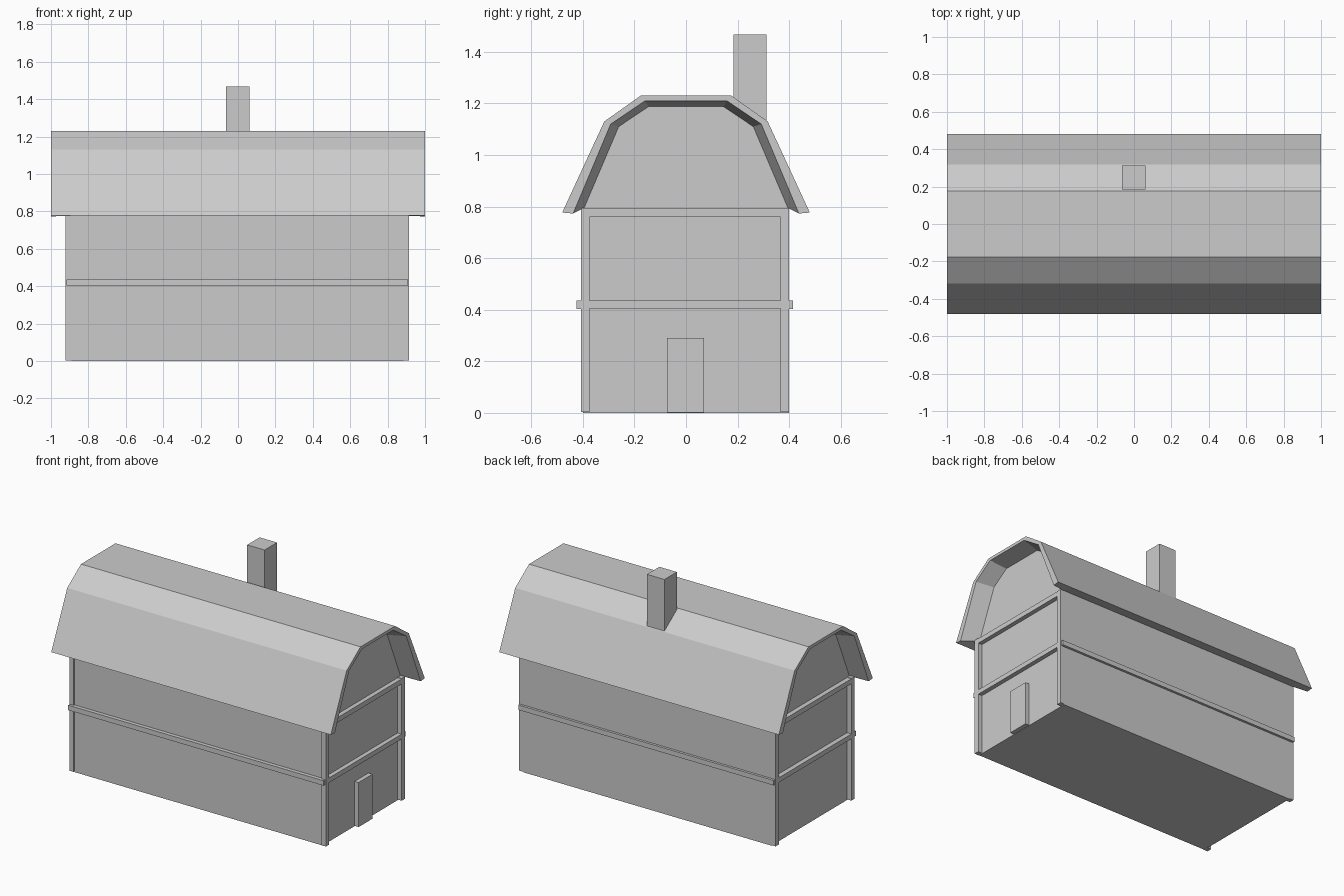
import bpy
import bmesh

cube = bpy.data.objects.get("Cube")
if cube:
    bpy.data.objects.remove(cube, do_unlink=True)

grey = bpy.data.materials.new("plain grey")
grey.use_nodes = True
grey.diffuse_color = (0.6, 0.6, 0.6, 1)
grey.node_tree.nodes["Principled BSDF"].inputs["Base Color"].default_value = (0.6, 0.6, 0.6, 1)


def loft(name, sections):
    """Join matching closed cross-sections, each (x, [(y, z), ...]); returns the open-ended mesh."""
    bm = bmesh.new()
    rings = [[bm.verts.new((x, y, z)) for y, z in pts] for x, pts in sections]
    n = len(rings[0])
    for a, b in zip(rings, rings[1:]):
        for i in range(n):
            j = (i + 1) % n
            bm.faces.new((a[i], a[j], b[j], b[i]))
    return bm, rings


def finish(name, bm):
    bmesh.ops.recalc_face_normals(bm, faces=bm.faces)
    mesh = bpy.data.meshes.new(name)
    bm.to_mesh(mesh)
    bm.free()
    mesh.materials.append(grey)
    obj = bpy.data.objects.new(name, mesh)
    bpy.context.collection.objects.link(obj)


def box(name, x, y, z):
    bm, rings = loft(name, [(v, [(y[0], z[0]), (y[1], z[0]), (y[1], z[1]), (y[0], z[1])]) for v in x])
    for ring in rings:
        bm.faces.new(ring)
    finish(name, bm)


def mirrored(half):
    """Left-to-right profile from its right half, listed from the eave up."""
    return [(-y, z) for y, z in half] + [(y, z) for y, z in reversed(half)]


WALL = 0.885
outer = mirrored([(0.48, 0.777), (0.317, 1.13), (0.176, 1.23)])
rim = mirrored([(0.438, 0.773), (0.292, 1.12), (0.159, 1.21)])
inner = mirrored([(0.395, 0.795), (0.261, 1.11), (0.145, 1.188)])

# Barn walls with gambrel gables
walls = [(-0.4, 0), (-0.4, 0.795)] + inner[1:-1] + [(0.399, 0.795), (0.399, 0)]
bm, rings = loft("barn_walls", [(-WALL - 0.005, walls), (WALL, walls)])
for ring in rings:
    bm.faces.new(ring)
finish("barn_walls", bm)

# Roof shell whose overhang thins towards its rim
thin = outer + rim[::-1]
thick = outer + inner[::-1]
bm, rings = loft("roof", [(-1, thin), (-WALL, thick), (WALL, thick), (1, thin)])
count = len(outer)
for ring in (rings[0], rings[-1]):
    for i in range(count - 1):
        bm.faces.new((ring[i], ring[i + 1], ring[-2 - i], ring[-1 - i]))
finish("roof", bm)

# Corner posts and cross beams at both ends
for end, x in (("right", (-0.921, -0.89)), ("left", (0.882, 0.914))):
    box(f"{end}_front_post", x, (-0.408, -0.374), (0.004, 0.795))
    box(f"{end}_back_post", x, (0.367, 0.4), (0.004, 0.795))
    for level, z in (("middle", (0.404, 0.435)), ("upper", (0.76, 0.792))):
        box(f"{end}_{level}_beam", x, (-0.39, 0.385), z)

# Long belt rails on the front and back walls
box("front_rail", (-0.917, 0.909), (-0.425, -0.39), (0.403, 0.435))
box("back_rail", (-0.917, 0.909), (0.38, 0.415), (0.403, 0.435))

# Door and chimney
box("door", (0.87, 0.914), (-0.073, 0.07), (0.002, 0.29))
box("chimney", (-0.064, 0.061), (0.185, 0.312), (1.05, 1.467))
